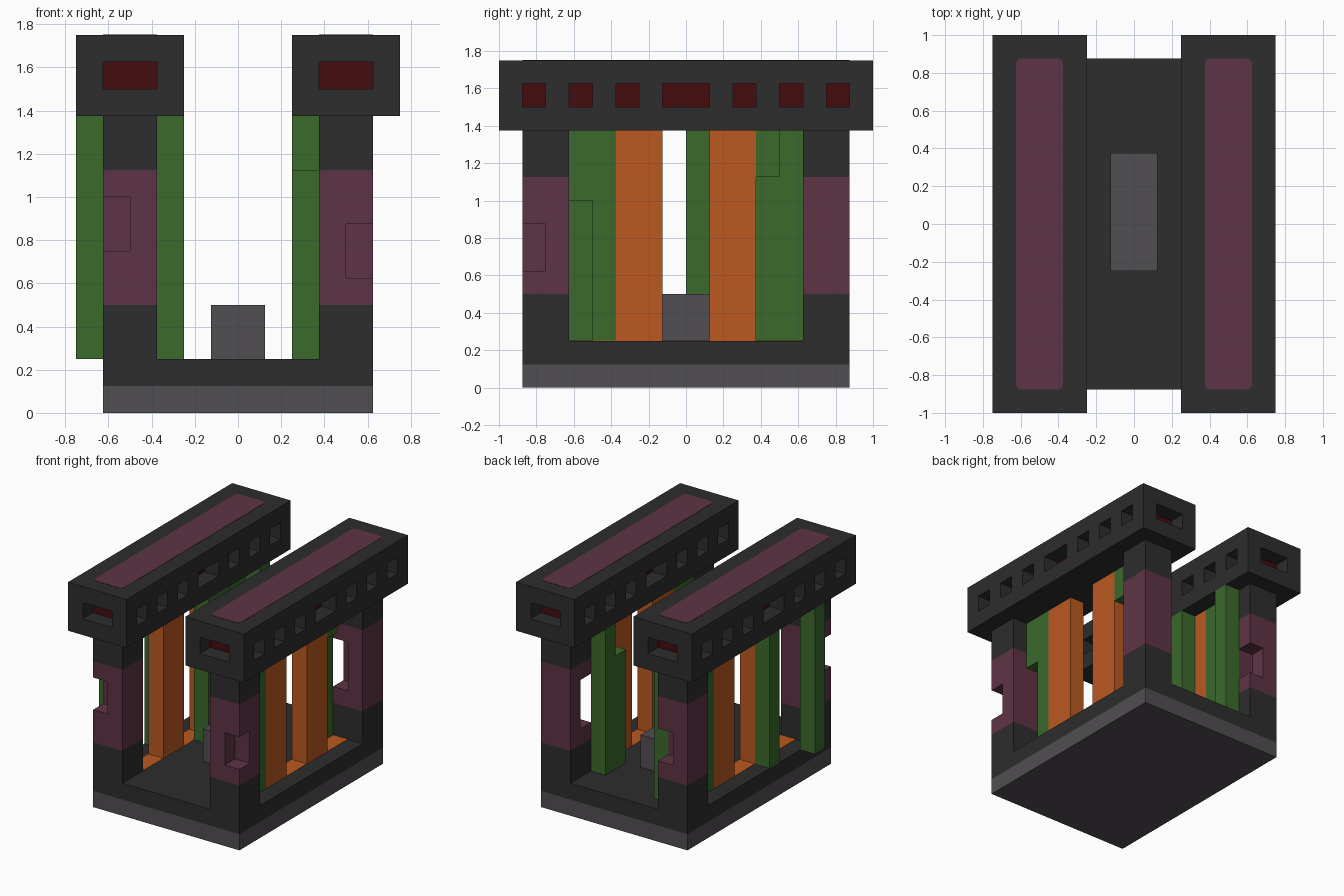
import bpy
import bmesh

U = 0.125  # one building unit

if "Cube" in bpy.data.objects:
    bpy.data.objects.remove(bpy.data.objects["Cube"], do_unlink=True)


def make_material(name, hex_code):
    srgb = [int(hex_code[i:i + 2], 16) / 255 for i in (0, 2, 4)]
    lin = [c / 12.92 if c < 0.04045 else ((c + 0.055) / 1.055) ** 2.4 for c in srgb]
    mat = bpy.data.materials.new(name)
    mat.use_nodes = True
    mat.diffuse_color = (*lin, 1)
    bsdf = next(n for n in mat.node_tree.nodes if n.type == "BSDF_PRINCIPLED")
    bsdf.inputs["Base Color"].default_value = (*lin, 1)
    bsdf.inputs["Roughness"].default_value = 0.9
    return mat


CHARCOAL = make_material("charcoal", "2D2D2D")
GREY = make_material("warm_grey", "524E52")
PLUM = make_material("plum", "5F3446")
GREEN = make_material("leaf_green", "3B6A2C")
ORANGE = make_material("burnt_orange", "BB5920")
RED = make_material("deep_red", "460C0C")


def boxes(name, mat, ranges):
    """One object from boxes given as (x range, y range, z range) in units."""
    bm = bmesh.new()
    for spans in ranges:
        cube = bmesh.ops.create_cube(bm, size=1)
        for v in cube["verts"]:
            for axis, (lo, hi) in enumerate(spans):
                v.co[axis] = U * (hi if v.co[axis] > 0 else lo)
    mesh = bpy.data.meshes.new(name)
    bm.to_mesh(mesh)
    bm.free()
    mesh.materials.append(mat)
    obj = bpy.data.objects.new(name, mesh)
    bpy.context.collection.objects.link(obj)
    return obj


def span(a, b):
    return (min(a, b), max(a, b))


def plate(name, mat, xs, ys, z, corner):
    """Thin plate with clipped corners."""
    obj = boxes(name, mat, [(xs, ys, (z - 0.02, z + 0.016))])
    bm = bmesh.new()
    bm.from_mesh(obj.data)
    upright = [e for e in bm.edges if abs(e.verts[0].co.z - e.verts[1].co.z) > 0.001]
    bmesh.ops.bevel(bm, geom=upright, offset=corner, segments=2, profile=0.5,
                    affect="EDGES")
    bm.to_mesh(obj.data)
    bm.free()


# Base and central block
boxes("base_slab", GREY, [((-5, 5), (-7, 7), (0, 1))])
boxes("base_floor", CHARCOAL, [((-5, 5), (-7, 7), (1, 2))])
boxes("centre_block", GREY, [((-1, 1), (-2, 3), (2, 4))])


# Corner pillars, each with a chipped corner in its plum band
def pillar(label, sx, sy, chip_x, chip_y, chip_z):
    xs, ys = span(3 * sx, 5 * sx), span(5 * sy, 7 * sy)
    cx, cy = 4 * sx, 6 * sy
    boxes(label + "_pillar_ends", CHARCOAL, [(xs, ys, (2, 4)), (xs, ys, (9, 11))])
    z0, z1 = chip_z
    solid_y = span(cy, cy - chip_y)
    chip_side = span(cy, cy + chip_y)
    solid_x = span(cx, cx - chip_x)
    parts = [(xs, ys, (z1, 9)), (xs, solid_y, chip_z), (solid_x, chip_side, chip_z)]
    if z0 > 4:
        parts.append((xs, ys, (4, z0)))
    boxes(label + "_pillar_band", PLUM, parts)


pillar("front_left", 1, -1, 1, -1, (5, 7))
pillar("front_right", -1, -1, -1, -1, (6, 8))
pillar("back_left", 1, 1, -1, -1, (5, 8))
pillar("back_right", -1, 1, 1, 1, (5, 7))

# Top beams: hollow window layer around a red core, on both sides
WALLS = [(-8, -7), (-6, -5), (-4, -3), (-2, -1), (1, 2), (3, 4), (5, 6), (7, 8)]
for side, s in (("left", 1), ("right", -1)):
    outer = span(2 * s, 6 * s)
    core = span(3 * s, 5 * s)
    parts = [(outer, (-8, 8), (11, 12)), (outer, (-8, 8), (13, 14))]
    for a in (2, 5):
        parts += [(span(a * s, (a + 1) * s), w, (12, 13)) for w in WALLS]
    boxes(side + "_beam", CHARCOAL, parts)
    boxes(side + "_beam_core", RED, [(core, (-7, 7), (12, 13))])
    plate(side + "_beam_inlay", PLUM, core, (-7, 7), 14, 0.025)

    # Orange columns and the strip they stand on
    row = span(3 * s, 4 * s)
    boxes(side + "_orange_columns", ORANGE,
          [(row, (-3, -1), (2, 11)), (row, (1, 3), (2, 11))])
    plate(side + "_floor_strip", ORANGE, row, (-5, 5), 2, 0.0005)

# Green vines around the columns
FULL = (2, 11)
boxes("left_vines", GREEN, [
    ((3, 4), (-4, -3), FULL),
    ((3, 4), (-5, -4), (8, 11)),
    ((2, 3), (4, 5), FULL),
    ((2, 3), (3, 4), (2, 9)),
    ((3, 4), (3, 4), (9, 11)),
])
boxes("right_vines", GREEN, [
    ((-6, -5), (-5, -4), FULL),
    ((-5, -4), (-2, -1), FULL),
    ((-3, -2), (0, 2), FULL),
    ((-4, -3), (3, 5), FULL),
    ((-3, -2), (5, 6), FULL),
])
